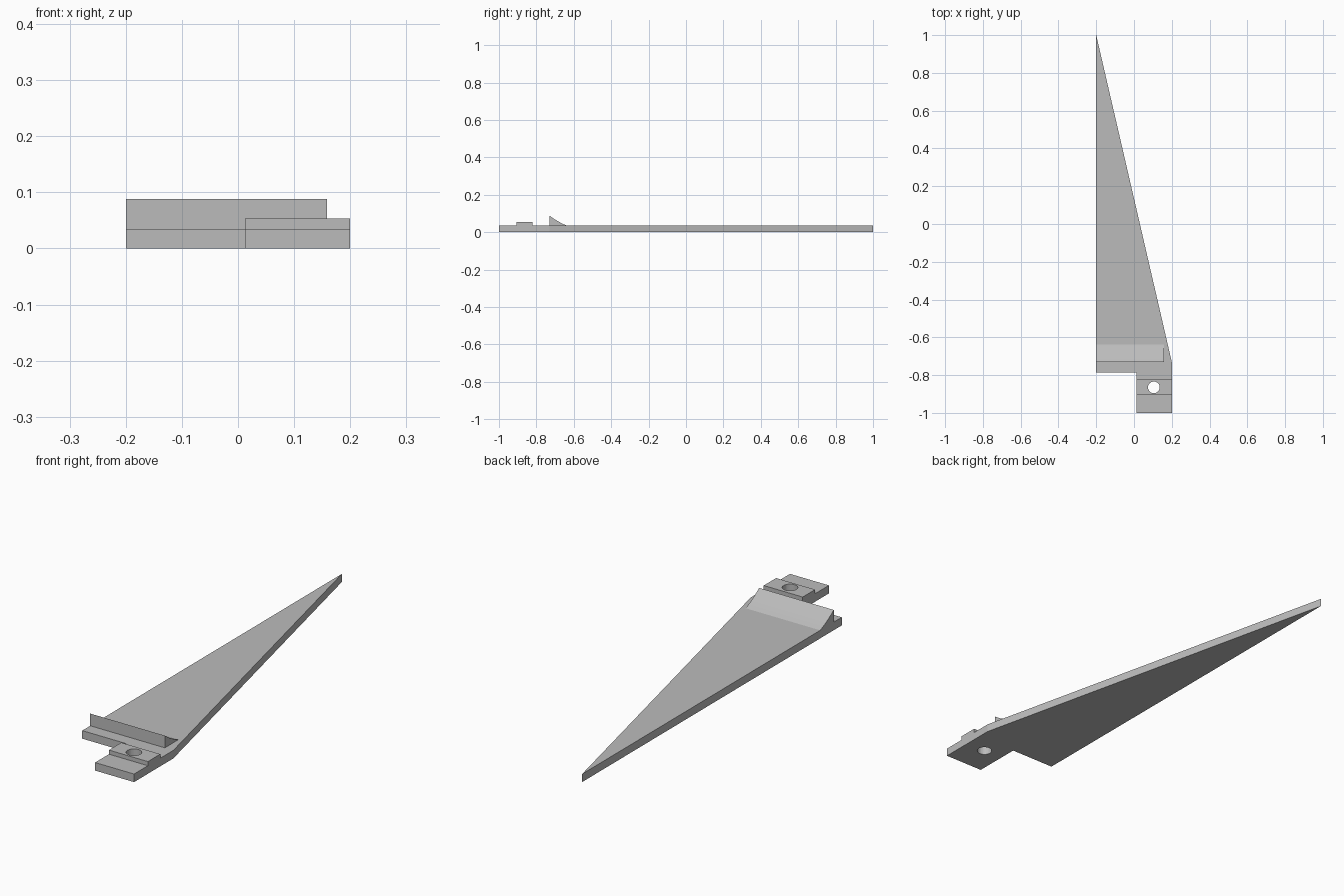
import bpy
import bmesh
import math
from mathutils import Matrix, Vector

if "Cube" in bpy.data.objects:
    bpy.data.objects.remove(bpy.data.objects["Cube"], do_unlink=True)

# One plain grey for everything
grey = bpy.data.materials.new("plain grey")
grey.use_nodes = True
colour = (0.5, 0.5, 0.5, 1.0)
grey.diffuse_color = colour
grey.node_tree.nodes["Principled BSDF"].inputs["Base Color"].default_value = colour

THICK = 0.035
TAB_X = 0.0125


def prism(name, points, sweep):
    """Extrude a closed outline of 3D points along a vector."""
    bm = bmesh.new()
    face = bm.faces.new([bm.verts.new(p) for p in points])
    grown = bmesh.ops.extrude_face_region(bm, geom=[face])["geom"]
    moved = [v for v in grown if isinstance(v, bmesh.types.BMVert)]
    bmesh.ops.translate(bm, vec=Vector(sweep), verts=moved)
    # Keep the starting cap so the solid is closed
    if not face.is_valid or all(len(e.link_faces) == 1 for e in face.edges):
        bmesh.ops.holes_fill(bm, edges=[e for e in bm.edges if e.is_boundary])
    bmesh.ops.recalc_face_normals(bm, faces=bm.faces)
    mesh = bpy.data.meshes.new(name)
    bm.to_mesh(mesh)
    bm.free()
    mesh.materials.append(grey)
    obj = bpy.data.objects.new(name, mesh)
    bpy.context.collection.objects.link(obj)
    return obj


def smooth(obj, degrees=30):
    bpy.ops.object.select_all(action="DESELECT")
    obj.select_set(True)
    bpy.context.view_layer.objects.active = obj
    bpy.ops.object.shade_smooth_by_angle(angle=math.radians(degrees))


# Long tapered plate with a mounting tab at the front
outline = [(-0.2, 1), (-0.2, -0.785), (TAB_X, -0.785),
           (TAB_X, -1), (0.2, -1), (0.2, -0.73)]
plate = prism("tapered_plate", [(x, y, 0) for x, y in outline], (0, 0, THICK))

# Raised block across the tab
block_outline = [(TAB_X, -0.905), (0.2, -0.905), (0.2, -0.82), (TAB_X, -0.82)]
block = prism("tab_block", [(x, y, THICK) for x, y in block_outline], (0, 0, 0.018))

# Ramp with an upright front and a slightly hollow slope behind
front, back, rise, steps = -0.73, -0.637, 0.053, 6
profile = [(front, THICK)]
for i in range(steps + 1):
    t = i / steps
    sag = 0.016 * t * (1 - t)
    profile.append((front + (back - front) * t, THICK + rise * (1 - t) - sag))
ramp = prism("stop_ramp", [(-0.2, y, z) for y, z in profile], (0.359, 0, 0))

# Screw hole through the tab and its block
bm = bmesh.new()
bmesh.ops.create_cone(bm, cap_ends=True, segments=32, radius1=0.031, radius2=0.031,
                      depth=0.4, matrix=Matrix.Translation((0.105, -0.865, 0)))
mesh = bpy.data.meshes.new("hole_cutter")
bm.to_mesh(mesh)
bm.free()
mesh.materials.append(grey)
cutter = bpy.data.objects.new("hole_cutter", mesh)
bpy.context.collection.objects.link(cutter)
cutter.hide_render = True
cutter.hide_set(True)
for part in (plate, block):
    cut = part.modifiers.new("screw hole", "BOOLEAN")
    cut.operation = "DIFFERENCE"
    cut.solver = "EXACT"
    cut.object = cutter

smooth(ramp)
